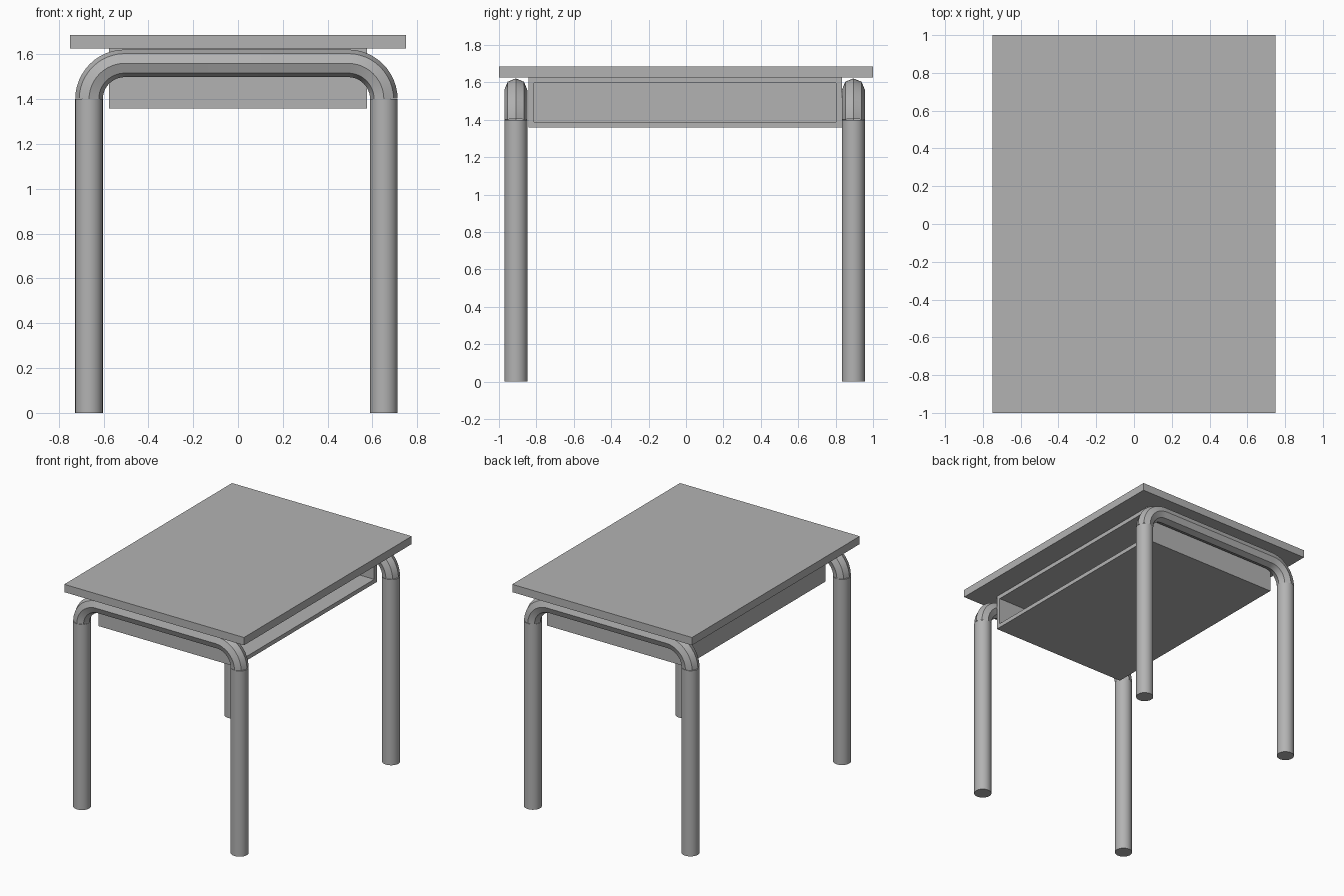
import bpy, bmesh, math

if "Cube" in bpy.data.objects:
    bpy.data.objects.remove(bpy.data.objects["Cube"])

TUBE_R = 0.0615           # tube radius
LEG_X, MID_X = 0.658, -0.007
BEND_Z, BEND_R = 1.40, 0.16

# Mid grey finish shared by all parts
grey = bpy.data.materials.new("mid_grey")
grey.diffuse_color = (0.45, 0.45, 0.45, 1)
grey.use_nodes = True
grey.node_tree.nodes["Principled BSDF"].inputs["Base Color"].default_value = grey.diffuse_color


def activate(obj):
    bpy.ops.object.select_all(action='DESELECT')
    obj.select_set(True)
    bpy.context.view_layer.objects.active = obj


def box_mesh(name, lo, hi, opening=None):
    """Box between two corners; opening = wall thickness, hollowed from the +x side."""
    bm = bmesh.new()
    bmesh.ops.create_cube(bm, size=1)
    for v in bm.verts:
        v.co = [lo[i] + (v.co[i] + 0.5) * (hi[i] - lo[i]) for i in range(3)]
    if opening:
        bm.normal_update()
        face = max(bm.faces, key=lambda f: f.normal.x)
        bmesh.ops.inset_region(bm, faces=[face], thickness=opening, use_even_offset=True)
        inner = bmesh.ops.extrude_discrete_faces(bm, faces=[face])['faces'][0]
        bmesh.ops.translate(bm, verts=inner.verts, vec=(lo[0] - hi[0] + opening, 0, 0))
    mesh = bpy.data.meshes.new(name)
    bm.to_mesh(mesh)
    bm.free()
    mesh.materials.append(grey)
    obj = bpy.data.objects.new(name, mesh)
    bpy.context.collection.objects.link(obj)
    return obj


def leg(name, x, y):
    bpy.ops.mesh.primitive_cylinder_add(vertices=32, radius=TUBE_R, depth=BEND_Z,
                                        location=(x, y, BEND_Z / 2))
    bpy.context.object.name = name
    bpy.context.object.data.materials.append(grey)
    bpy.ops.object.shade_smooth_by_angle(angle=math.radians(30))


def rail(name, y, steps=12):
    """Eight-sided tube that bends over from one leg to the other."""
    half = [(LEG_X - BEND_R * (1 - math.cos(a)), BEND_Z + BEND_R * math.sin(a))
            for a in (math.pi / 2 * i / steps for i in range(steps + 1))]
    path = [(MID_X - x, y, z) for x, z in half] + [(MID_X + x, y, z) for x, z in reversed(half)]
    curve = bpy.data.curves.new(name, 'CURVE')
    curve.dimensions = '3D'
    curve.bevel_depth = TUBE_R
    curve.bevel_resolution = 2
    curve.materials.append(grey)
    spline = curve.splines.new('POLY')
    spline.points.add(len(path) - 1)
    for point, co in zip(spline.points, path):
        point.co = (*co, 1)
    obj = bpy.data.objects.new(name, curve)
    bpy.context.collection.objects.link(obj)
    activate(obj)
    bpy.ops.object.convert(target='MESH')
    bpy.ops.object.shade_smooth_by_angle(angle=math.radians(30))


# Table top and the storage tray beneath it
box_mesh("table_top", (-0.75, -1, 1.627), (0.75, 1, 1.686))
box_mesh("storage_tray", (-0.575, -0.843, 1.358), (0.575, 0.834, 1.627), opening=0.031)

# Front and back tube frames
for end, y in (("front", -0.91), ("back", 0.895)):
    rail(end + "_rail", y)
    for side, s in (("left", -1), ("right", 1)):
        leg(f"{end}_{side}_leg", MID_X + s * LEG_X, y)
